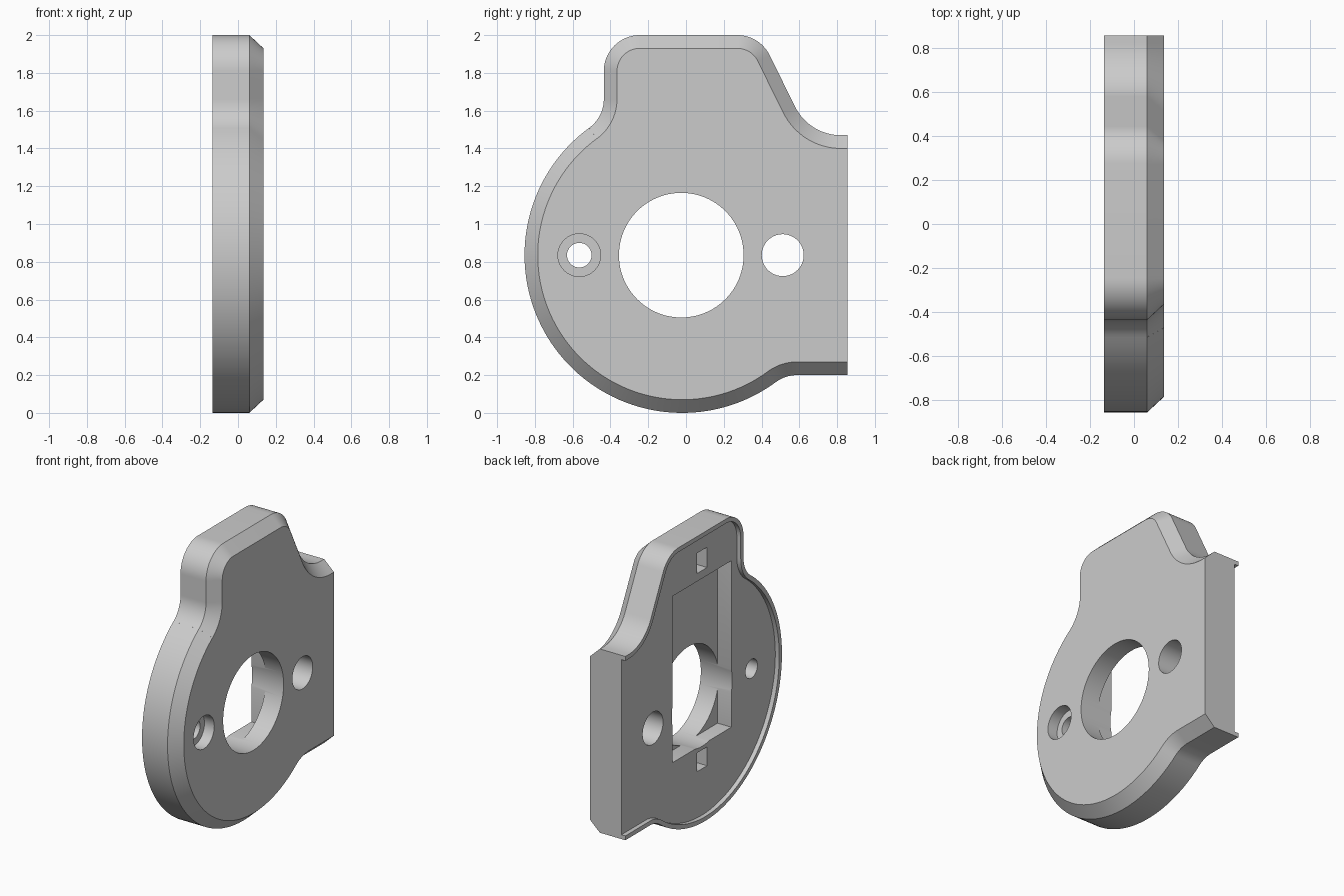
import bpy, bmesh
from math import sin, cos, radians, tau

if "Cube" in bpy.data.objects:
    bpy.data.objects.remove(bpy.data.objects["Cube"], do_unlink=True)

grey = bpy.data.materials.new("light_grey")
grey.use_nodes = True
grey.diffuse_color = (0.6, 0.6, 0.6, 1)
grey.node_tree.nodes["Principled BSDF"].inputs["Base Color"].default_value = (0.6, 0.6, 0.6, 1)

FRONT, BACK, EDGE = 0.135, -0.135, 0.855

# Outline arcs: centre y, centre z, radius, start and end angle, offset sign, steps
ARCS = [
    (0.82, 1.74, 0.27, 270, 206, 1, 16),        # shoulder scoop
    (0.272, 1.81, 0.19, 26, 90, -1, 14),        # top corner
    (-0.245, 1.81, 0.19, 90, 180, -1, 18),      # top corner
    (-0.625, 1.662, 0.19, 0, -53.8, 1, 12),     # neck fillet
    (-0.02, 0.835, 0.835, 126.2, 306.4, -1, 72),  # round body
    (0.588, 0.01, 0.19, 126.4, 90, 1, 10),      # foot fillet
]


def outline(inset, edge=EDGE):
    """Plate outline in y, z, inset everywhere except on the straight edge."""
    pts = [(edge, 1.47 - inset)]
    for cy, cz, r, a, b, sign, n in ARCS:
        rad = r + sign * inset
        for i in range(n + 1):
            t = radians(a + (b - a) * i / n)
            pts.append((cy + rad * cos(t), cz + rad * sin(t)))
    return pts + [(edge, 0.2 + inset)]


def circle(y, z, r, n=72):
    return [(y + r * cos(tau * i / n), z + r * sin(tau * i / n)) for i in range(n)]


def rect(y0, y1, z0, z1):
    return [(y0, z0), (y1, z0), (y1, z1), (y0, z1)]


def loft(name, sections):
    """Solid through matching sections, each (x, outline points)."""
    bm = bmesh.new()
    rings = [[bm.verts.new((x, y, z)) for y, z in pts] for x, pts in sections]
    n = len(rings[0])
    for a, b in zip(rings, rings[1:]):
        for i in range(n):
            j = (i + 1) % n
            bm.faces.new((a[i], a[j], b[j], b[i]))
    bm.faces.new(rings[0][::-1])
    bm.faces.new(rings[-1])
    bmesh.ops.remove_doubles(bm, verts=bm.verts, dist=1e-5)
    bmesh.ops.recalc_face_normals(bm, faces=bm.faces)
    mesh = bpy.data.meshes.new(name)
    bm.to_mesh(mesh)
    bm.free()
    mesh.materials.append(grey)
    obj = bpy.data.objects.new(name, mesh)
    bpy.context.collection.objects.link(obj)
    return obj


# Plate with a chamfered front rim
plate = loft("cover_plate", [(BACK, outline(0)), (0.06, outline(0)), (FRONT, outline(0.07))])

# Openings: name, x range, profile
cuts = [
    ("rear_recess", -0.3, -0.105, outline(0.03, 1.0)),
    ("rear_pocket", -0.3, 0.0, rect(-0.345, 0.295, 0.515, 1.665)),
    ("upper_slot", -0.3, 0.0, rect(-0.08, 0.03, 1.72, 1.86)),
    ("lower_slot", -0.3, 0.0, rect(-0.08, 0.03, 0.35, 0.48)),
    ("main_bore", -0.3, 0.3, circle(-0.025, 0.835, 0.33, 96)),
    ("plain_hole", -0.3, 0.3, circle(0.512, 0.835, 0.111)),
    ("screw_hole", -0.3, 0.3, circle(-0.565, 0.835, 0.065)),
    ("counterbore", 0.06, 0.3, circle(-0.565, 0.835, 0.113)),
]
cutters = []
for name, x0, x1, pts in cuts:
    cutter = loft(name, [(x0, pts), (x1, pts)])
    cutter.hide_render = True
    mod = plate.modifiers.new(name, "BOOLEAN")
    mod.operation, mod.solver, mod.object = "DIFFERENCE", "EXACT", cutter
    cutters.append(cutter)

# Bake the cuts, then remove the cutters
bpy.context.view_layer.update()
deps = bpy.context.evaluated_depsgraph_get()
baked = bpy.data.meshes.new_from_object(plate.evaluated_get(deps))
plate.modifiers.clear()
plate.data = baked
baked.name = "cover_plate"
for cutter in cutters:
    bpy.data.objects.remove(cutter, do_unlink=True)

# Smooth the curved walls, keep the edges crisp
bpy.ops.object.select_all(action="DESELECT")
plate.select_set(True)
bpy.context.view_layer.objects.active = plate
bpy.ops.object.shade_smooth_by_angle(angle=radians(25))
